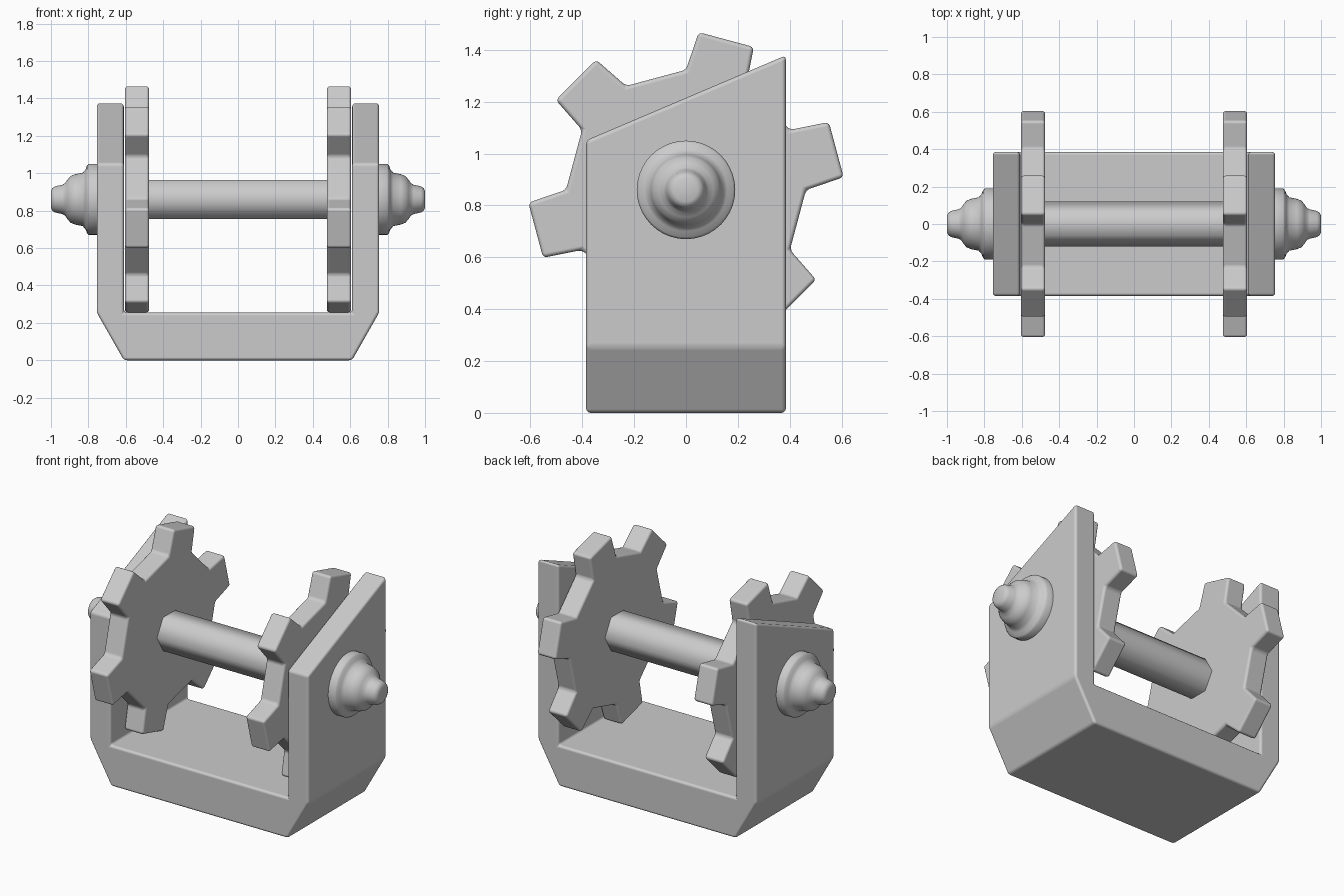
import bpy, bmesh, math
from mathutils import Matrix, Vector

cube = bpy.data.objects.get("Cube")
if cube:
    bpy.data.objects.remove(cube, do_unlink=True)

AXLE_Z = 0.86

grey = bpy.data.materials.new("plain grey")
grey.use_nodes = True
color = (0.6, 0.6, 0.6, 1)
grey.diffuse_color = color
grey.node_tree.nodes["Principled BSDF"].inputs["Base Color"].default_value = color


def finish(name, bm, bevel=0, smooth=40):
    """Turn a bmesh into a shaded object with an optional rounded edge."""
    bmesh.ops.recalc_face_normals(bm, faces=bm.faces[:])
    mesh = bpy.data.meshes.new(name)
    bm.to_mesh(mesh)
    bm.free()
    mesh.materials.append(grey)
    ob = bpy.data.objects.new(name, mesh)
    bpy.context.collection.objects.link(ob)
    bpy.ops.object.select_all(action="DESELECT")
    ob.select_set(True)
    bpy.context.view_layer.objects.active = ob
    bpy.ops.object.shade_smooth_by_angle(angle=math.radians(smooth))
    if bevel:
        mod = ob.modifiers.new("rounded edges", "BEVEL")
        mod.width = bevel
        mod.segments = 3
        mod.limit_method = "ANGLE"
        mod.angle_limit = math.radians(22)
        mod.harden_normals = True
    return ob


def prism(points, depth):
    """Extrude a closed outline of 3D points along a vector."""
    bm = bmesh.new()
    face = bm.faces.new([bm.verts.new(p) for p in points])
    new = bmesh.ops.extrude_face_region(bm, geom=[face])["geom"]
    bmesh.ops.translate(bm, vec=depth,
                        verts=[v for v in new if isinstance(v, bmesh.types.BMVert)])
    return bm


# U-shaped frame with chamfered feet and sloping tops
half = [(0.61, 0), (0.755, 0.255), (0.755, 1.2), (0.61, 1.2), (0.61, 0.255)]
outline = half + [(-x, z) for x, z in reversed(half)]
bm = prism([(x, -0.385, z) for x, z in outline], (0, 0.77, 0))
for v in bm.verts:
    if v.co.z > 1:
        v.co.z = 1.215 + 0.425 * v.co.y
finish("frame", bm, 0.016)

# Six-sided axle with softened shading
ring = [(-0.5, 0.12 * math.cos(a), AXLE_Z + 0.12 * math.sin(a))
        for a in (math.radians(60 * i) for i in range(6))]
finish("axle", prism(ring, (1.0, 0, 0)), smooth=65)

# Six-toothed gears, one beside each wall
tooth = [(0.447, -0.12), (0.6, -0.11), (0.6, 0.11), (0.447, 0.12)]
gear_outline = []
for i in range(6):
    turn = Matrix.Rotation(math.radians(15 + 60 * i), 2)
    gear_outline += [turn @ Vector(p) for p in tooth]

# Stepped, turned end caps
cap_profile = [(0.74, 0), (0.74, 0.19), (0.797, 0.19), (0.807, 0.182),
               (0.815, 0.16), (0.83, 0.143), (0.87, 0.135), (0.895, 0.125),
               (0.912, 0.105), (0.925, 0.086), (0.94, 0.078), (0.978, 0.07),
               (0.993, 0.06), (1.0, 0.045), (1.0, 0)]

for name, side in (("left", 1), ("right", -1)):
    bm = prism([(side * 0.475, p.x, AXLE_Z + p.y) for p in gear_outline],
               (side * 0.13, 0, 0))
    finish(name + "_gear", bm, 0.016)

    bm = bmesh.new()
    verts = [bm.verts.new((side * x, 0, AXLE_Z + r)) for x, r in cap_profile]
    edges = [bm.edges.new(pair) for pair in zip(verts, verts[1:])]
    bmesh.ops.spin(bm, geom=verts + edges, cent=(0, 0, AXLE_Z), axis=(1, 0, 0),
                   angle=math.tau, steps=40)
    bmesh.ops.remove_doubles(bm, verts=bm.verts[:], dist=0.0005)
    finish(name + "_cap", bm, smooth=60)
